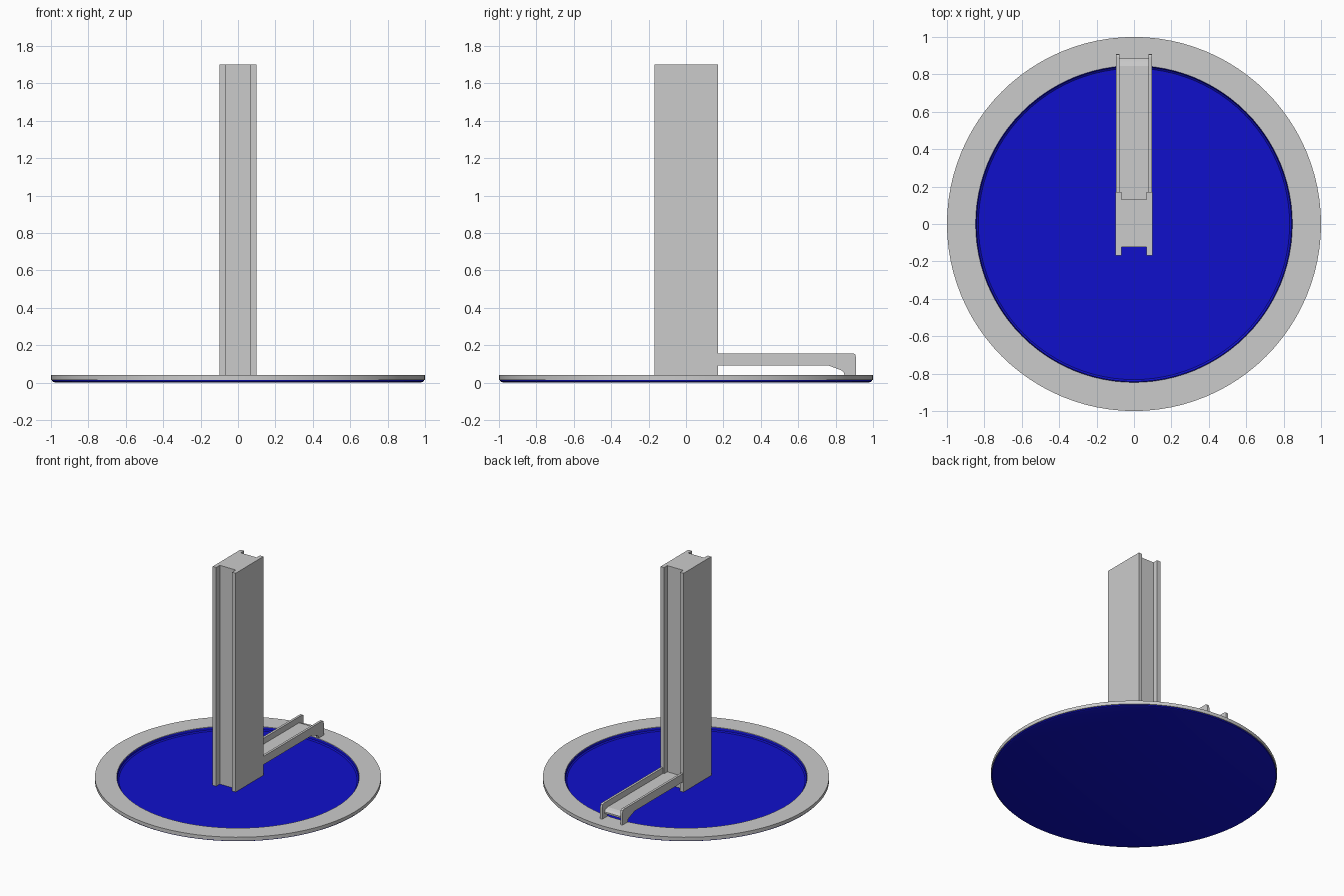
import bpy, bmesh, math
from mathutils import Matrix

if "Cube" in bpy.data.objects:
    bpy.data.objects.remove(bpy.data.objects["Cube"])

SEG = 96


def finish(bm, name, mat=None, smooth=False):
    bmesh.ops.remove_doubles(bm, verts=bm.verts, dist=1e-5)
    bmesh.ops.recalc_face_normals(bm, faces=bm.faces)
    me = bpy.data.meshes.new(name)
    bm.to_mesh(me)
    bm.free()
    ob = bpy.data.objects.new(name, me)
    bpy.context.collection.objects.link(ob)
    if mat:
        me.materials.append(mat)
    if smooth:
        bpy.ops.object.select_all(action='DESELECT')
        ob.select_set(True)
        bpy.context.view_layer.objects.active = ob
        bpy.ops.object.shade_smooth_by_angle(angle=math.radians(30))
    return ob


def lathe(name, profile, closed=False, mat=None):
    """Spin an (r, z) profile around the z axis."""
    bm = bmesh.new()
    vs = [bm.verts.new((r, 0, z)) for r, z in profile]
    pairs = list(zip(vs, vs[1:])) + ([(vs[-1], vs[0])] if closed else [])
    es = [bm.edges.new(p) for p in pairs]
    bmesh.ops.spin(bm, geom=vs + es, cent=(0, 0, 0), axis=(0, 0, 1),
                   angle=math.tau, steps=SEG, use_merge=True)
    return finish(bm, name, mat, True)


def extrude(name, points, place, depth_vec, smooth=False):
    """Extrude a 2D outline; place() maps each 2D point into 3D."""
    bm = bmesh.new()
    face = bm.faces.new([bm.verts.new(place(*p)) for p in points])
    out = bmesh.ops.extrude_face_region(bm, geom=[face])
    moved = [g for g in out['geom'] if isinstance(g, bmesh.types.BMVert)]
    bmesh.ops.translate(bm, verts=moved, vec=depth_vec)
    return finish(bm, name, None, smooth)


blue = bpy.data.materials.new("water_blue")
blue.diffuse_color = (0.005, 0.005, 0.6, 1)
blue.use_nodes = True
blue.node_tree.nodes["Principled BSDF"].inputs["Base Color"].default_value = blue.diffuse_color

# Round pool: grey rim over a shallow blue basin
lathe("pool_rim", [(0.847, 0.014), (1.0, 0.014), (1.0, 0.04), (0.847, 0.04)], True)
lathe("blue_basin", [(0, 0.0), (0.975, 0.0), (0.992, 0.006), (0.995, 0.013), (0.86, 0.013),
                     (0.845, 0.037), (0.842, 0.02), (0.832, 0.013), (0, 0.013)], mat=blue)

# Upright column with an H-shaped cross-section
half = [(0.098, -0.168), (0.098, 0.17), (0.068, 0.17), (0.068, 0.13)]
front = [(0.068, -0.124), (0.068, -0.168)]
h_section = half + [(-x, y) for x, y in reversed(half)] + \
    [(-x, y) for x, y in reversed(front)] + front
extrude("column", h_section, lambda x, y: (x, y, 0.01), (0, 0, 1.69))

# Channel side rails with a foot resting on the rim
rail = [(0.16, 0.156), (0.895, 0.156), (0.905, 0.15), (0.91, 0.13), (0.91, 0.04),
        (0.847, 0.04), (0.843, 0.056), (0.83, 0.066), (0.76, 0.092), (0.16, 0.092)]
for name, x in (("channel_rail_left", -0.095), ("channel_rail_right", 0.077)):
    extrude(name, rail, lambda y, z, x=x: (x, y, z), (0.018, 0, 0))

# Channel floor, curving down to a spout lip at the outer end
floor = [(0.13, 0.11), (0.845, 0.11), (0.87, 0.103), (0.885, 0.088),
         (0.885, 0.075), (0.83, 0.075), (0.76, 0.095), (0.13, 0.095)]
extrude("channel_floor", floor, lambda y, z: (-0.078, y, z), (0.156, 0, 0))
